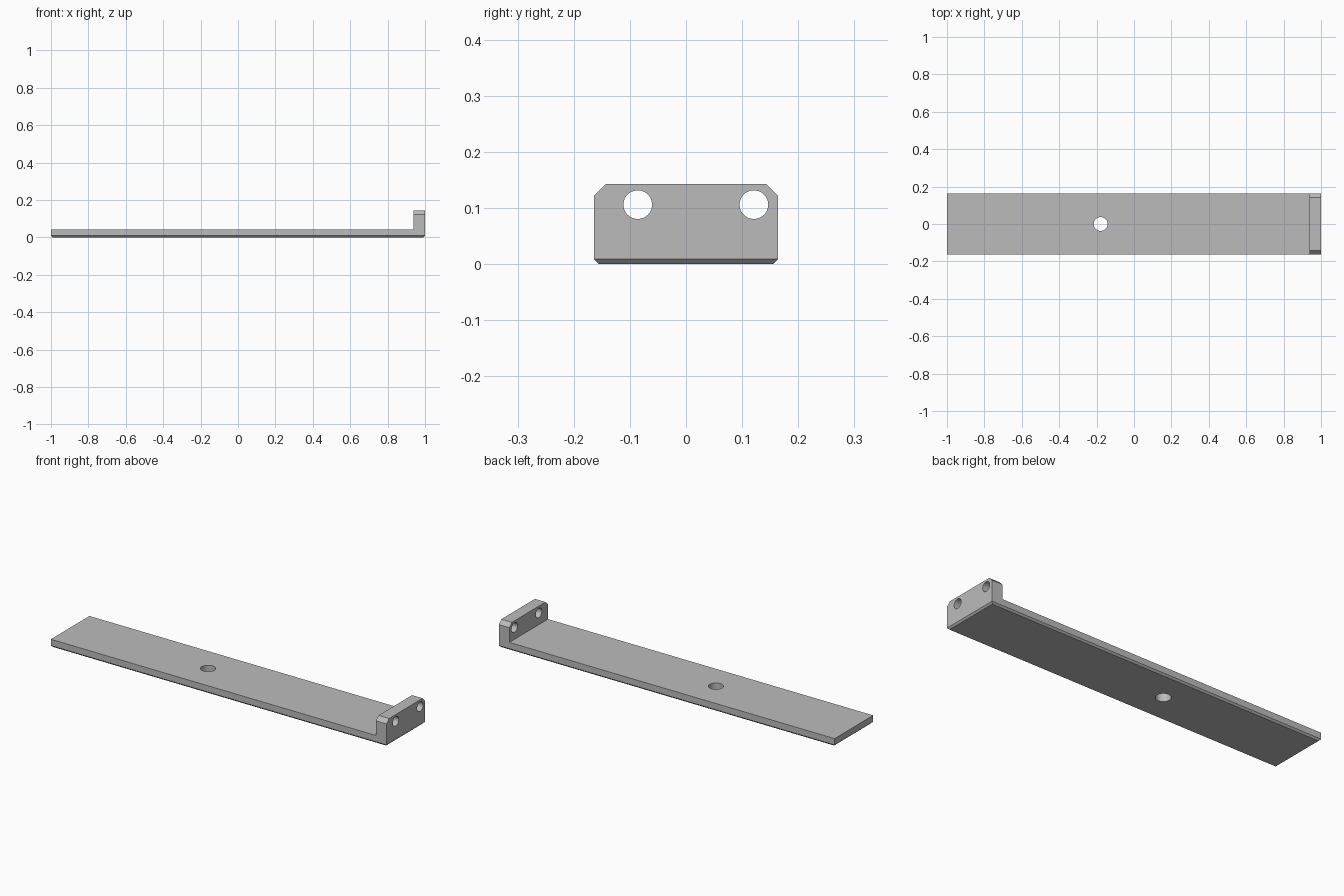
import bpy, bmesh
from math import pi

cube = bpy.data.objects.get("Cube")
if cube:
    bpy.data.objects.remove(cube, do_unlink=True)

HALF_W, TOP, PLATE, FLANGE_X = 0.164, 0.143, 0.043, 0.937

# Single grey material
grey = bpy.data.materials.new("plain grey")
grey.use_nodes = True
colour = (0.5, 0.5, 0.5, 1)
grey.diffuse_color = colour
grey.node_tree.nodes["Principled BSDF"].inputs["Base Color"].default_value = colour

# L-shaped side profile extruded across the width
bm = bmesh.new()
profile = [(-1, 0), (1, 0), (1, TOP), (FLANGE_X, TOP), (FLANGE_X, PLATE), (-1, PLATE)]
face = bm.faces.new([bm.verts.new((x, -HALF_W, z)) for x, z in profile])
new = bmesh.ops.extrude_face_region(bm, geom=[face])["geom"]
bmesh.ops.translate(bm, vec=(0, 2 * HALF_W, 0),
                    verts=[g for g in new if isinstance(g, bmesh.types.BMVert)])
bmesh.ops.recalc_face_normals(bm, faces=bm.faces)


def chamfer(z, size, along_x_only):
    """Cut a flat chamfer on the outer edges at one height."""
    edges = [e for e in bm.edges
             if all(abs(v.co.z - z) < 1e-4 for v in e.verts)
             and (not along_x_only or abs(e.verts[0].co.y - e.verts[1].co.y) < 1e-4)]
    bmesh.ops.bevel(bm, geom=edges, offset=size, offset_type='OFFSET',
                    segments=1, affect='EDGES', profile=0.5)


chamfer(0, 0.009, False)     # underside rim
chamfer(TOP, 0.021, True)    # upper flange corners

mesh = bpy.data.meshes.new("bracket")
bm.to_mesh(mesh)
bm.free()
bracket = bpy.data.objects.new("bracket", mesh)
bpy.context.collection.objects.link(bracket)
mesh.materials.append(grey)


def drill(name, location, radius, rotation=(0, 0, 0)):
    """Bore a round hole through the bracket."""
    bpy.ops.mesh.primitive_cylinder_add(vertices=48, radius=radius, depth=0.2,
                                        location=location, rotation=rotation)
    cutter = bpy.context.object
    cutter.name = name
    cutter.data.materials.append(grey)
    cutter.hide_render = True
    mod = bracket.modifiers.new(name, 'BOOLEAN')
    mod.operation, mod.solver, mod.object = 'DIFFERENCE', 'EXACT', cutter
    bpy.ops.object.select_all(action='DESELECT')
    bpy.context.view_layer.objects.active = bracket
    bracket.select_set(True)
    bpy.ops.object.modifier_apply(modifier=name)
    bpy.data.objects.remove(cutter, do_unlink=True)


# Plate hole and two flange holes
drill("plate_hole", (-0.178, 0, 0.02), 0.037)
for name, y in (("front_flange_hole", -0.086), ("back_flange_hole", 0.121)):
    drill(name, (0.97, y, 0.106), 0.0255, (0, pi / 2, 0))

bpy.ops.object.shade_smooth_by_angle(angle=pi / 6)
